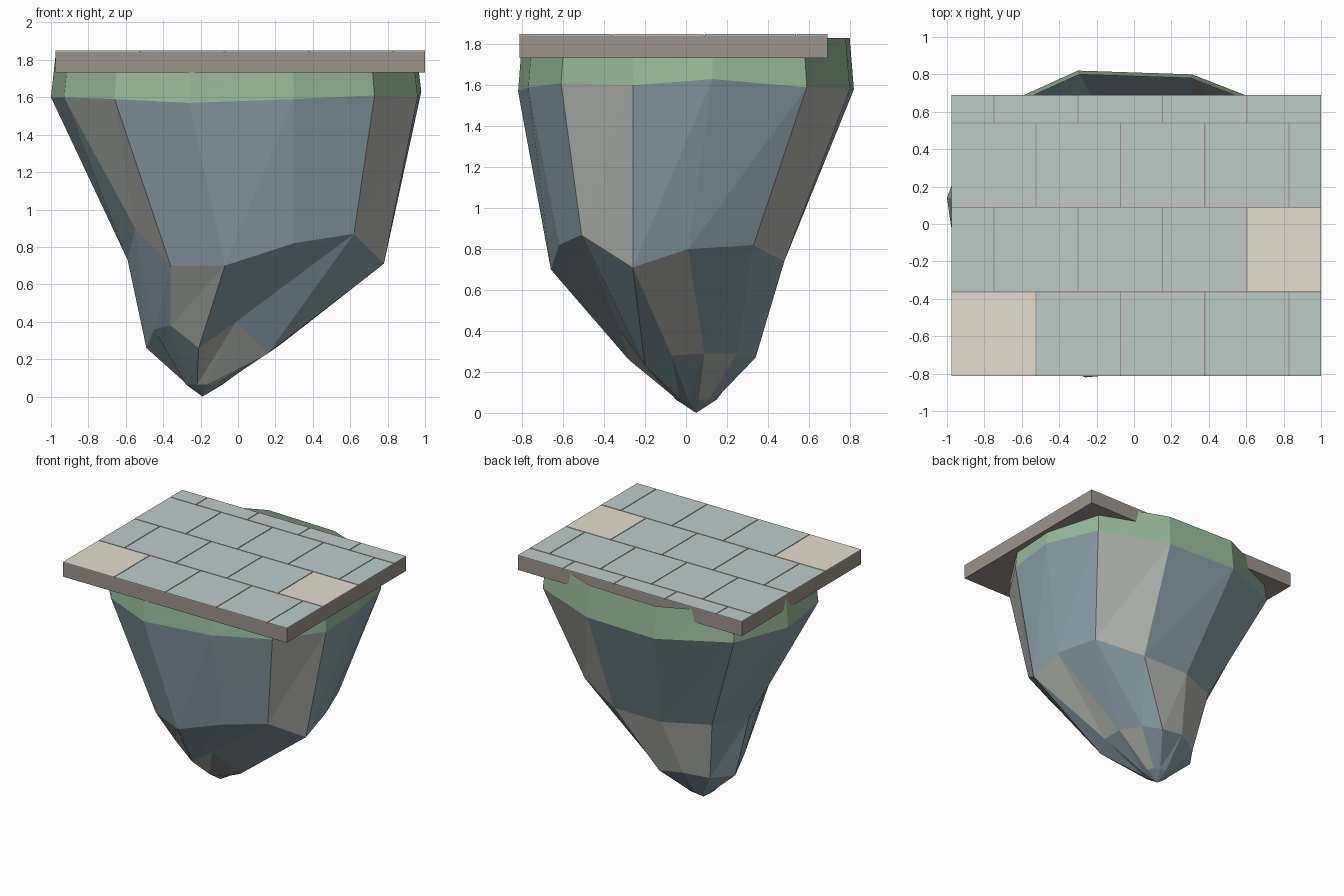
import bpy
import math

if "Cube" in bpy.data.objects:
    bpy.data.objects.remove(bpy.data.objects["Cube"], do_unlink=True)


def linear(channel):
    c = channel / 255
    return c / 12.92 if c <= 0.04045 else ((c + 0.055) / 1.055) ** 2.4


def make_material(name, rgb):
    material = bpy.data.materials.new(name)
    colour = tuple(linear(c) for c in rgb) + (1.0,)
    material.use_nodes = True
    material.diffuse_color = colour
    shader = material.node_tree.nodes["Principled BSDF"]
    shader.inputs["Base Color"].default_value = colour
    shader.inputs["Roughness"].default_value = 0.9
    return material


slate = make_material("slate_blue", (139, 161, 169))
stone = make_material("stone_grey", (182, 185, 179))
moss = make_material("moss_green", (152, 186, 154))
mortar = make_material("mortar_brown", (156, 148, 139))
tile_grey = make_material("tile_grey", (191, 204, 201))
tile_sand = make_material("tile_sand", (228, 221, 206))


def make_object(name, verts, faces, materials, indices=None):
    mesh = bpy.data.meshes.new(name)
    mesh.from_pydata(verts, [], faces)
    for material in materials:
        mesh.materials.append(material)
    if indices:
        for polygon, index in zip(mesh.polygons, indices):
            polygon.material_index = index
    mesh.update()
    obj = bpy.data.objects.new(name, mesh)
    bpy.context.scene.collection.objects.link(obj)
    return obj


def make_box(name, low, high, material):
    verts = [(x, y, z) for z in (low[2], high[2])
             for x, y in ((low[0], low[1]), (high[0], low[1]),
                          (high[0], high[1]), (low[0], high[1]))]
    faces = [(3, 2, 1, 0), (4, 5, 6, 7)]
    faces += [(j, (j + 1) % 4, (j + 1) % 4 + 4, j + 4) for j in range(4)]
    return make_object(name, verts, faces, [material])


def facets(ring_count, sides):
    """Triangle pairs between stacked rings, listed from the lowest ring up."""
    faces = []
    for r in range(ring_count - 1):
        for j in range(sides):
            a, b = r * sides + j, r * sides + (j + 1) % sides
            faces += [(a, b, b + sides), (a, b + sides, a + sides)]
    return faces


# Rock cross-sections, anticlockwise from the +x side
SIDES = 12
rim = [(.98, .13, 1.63), (.85, .59, 1.59), (.31, .8, 1.58), (-.3, .82, 1.58),
       (-.83, .58, 1.6), (-1, .14, 1.6), (-.93, -.34, 1.6), (-.66, -.66, 1.59),
       (-.26, -.82, 1.57), (.3, -.77, 1.59), (.73, -.61, 1.61), (.96, -.26, 1.6)]
waist = [(.77, .01, .8), (.66, .33, .82), (.3, .48, .74), (-.12, .48, .74),
         (-.46, .33, .75), (-.59, .05, .73), (-.55, -.25, .9), (-.36, -.52, .7),
         (-.07, -.66, .7), (.3, -.62, .82), (.62, -.51, .87), (.78, -.26, .71)]
foot = [(.22, .09, .29), (.13, .25, .29), (0, .34, .27), (-.2, .33, .3),
        (-.38, .24, .27), (-.49, .08, .26), (-.45, -.1, .36), (-.36, -.27, .38),
        (-.21, -.28, .26), (-.01, -.32, .4), (.16, -.2, .23), (.23, -.07, .28)]
tip_ring = [(-.18 + .1 * math.cos(math.tau * j / SIDES + .13),
             .05 + .1 * math.sin(math.tau * j / SIDES + .13), .065)
            for j in range(SIDES)]

# Rock body, an open shell with scattered grey facets
faces = facets(4, SIDES)
grey_sides = ({8, 9, 0}, {2, 3, 7, 11}, {1, 6, 10})
indices = [int(i // 2 % SIDES in grey_sides[i // 2 // SIDES])
           for i in range(len(faces))]
verts = tip_ring + foot + waist + rim + [(-.19, .05, 0)]
faces += [((j + 1) % SIDES, j, len(verts) - 1) for j in range(SIDES)]
indices += [0] * SIDES
make_object("rock_body", verts, faces, [slate, stone], indices)

# Mossy band around the top of the rock
top_ring = [(x * .975, y * .975, 1.83) for x, y, z in rim]
make_object("moss_band", rim + top_ring, facets(2, SIDES), [moss])

# Paving slab
LEFT, RIGHT, FRONT, BACK = -.975, 1.0, -.813, .69
make_box("paving_slab", (LEFT, FRONT, 1.733), (RIGHT, BACK, 1.844), mortar)

# Paving tiles laid in a running bond, cut off at the slab edges
SIZE, GAP = .451, .003
for row in range(4):
    y0 = FRONT + row * SIZE
    y1 = min(y0 + SIZE, BACK)
    start = LEFT - (row % 2) * SIZE / 2
    for column in range(5):
        x0 = max(start + column * SIZE, LEFT)
        x1 = min(start + (column + 1) * SIZE, RIGHT)
        sandy = (row, column) in ((0, 0), (1, 4))
        make_box(f"paving_tile_{row}_{column}",
                 (x0 + GAP * (x0 > LEFT), y0 + GAP * (row > 0), 1.844),
                 (x1 - GAP * (x1 < RIGHT), y1 - GAP * (y1 < BACK), 1.85),
                 tile_sand if sandy else tile_grey)
